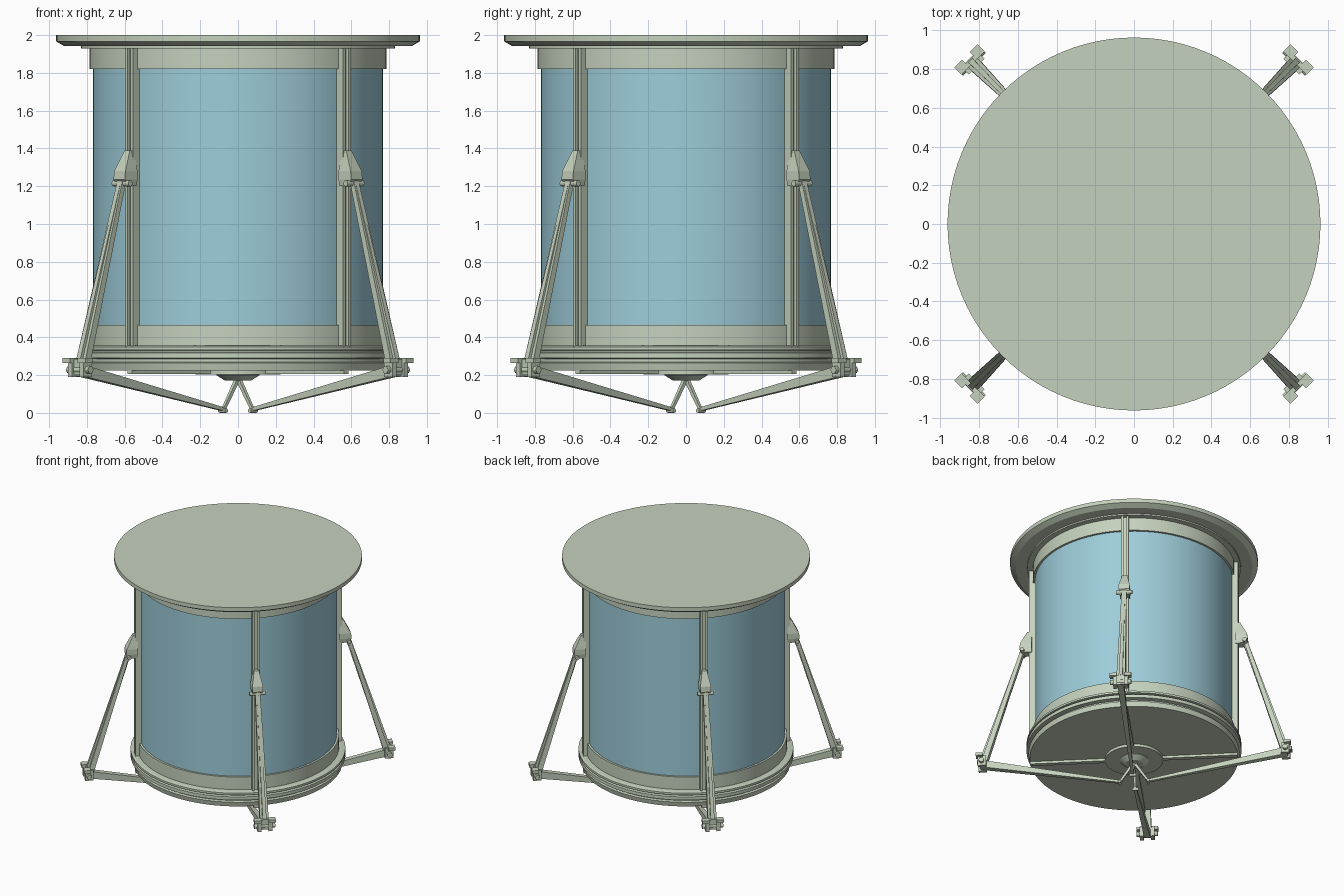
import bpy, bmesh, math
from mathutils import Vector, Matrix

if "Cube" in bpy.data.objects:
    bpy.data.objects.remove(bpy.data.objects["Cube"])


def material(name, rgb):
    m = bpy.data.materials.new(name)
    m.diffuse_color = (*rgb, 1)
    m.use_nodes = True
    m.node_tree.nodes["Principled BSDF"].inputs["Base Color"].default_value = m.diffuse_color
    return m


METAL = material("pale green metal", (0.56, 0.64, 0.51))
GLASS = material("light blue glass", (0.34, 0.61, 0.70))


def finish(name, bm, mat, angle=0.0, smooth=False):
    bmesh.ops.recalc_face_normals(bm, faces=bm.faces)
    me = bpy.data.meshes.new(name)
    bm.to_mesh(me)
    bm.free()
    me.materials.append(mat)
    ob = bpy.data.objects.new(name, me)
    bpy.context.collection.objects.link(ob)
    ob.rotation_euler.z = angle
    if smooth:
        bpy.context.view_layer.objects.active = ob
        ob.select_set(True)
        bpy.ops.object.shade_smooth_by_angle(angle=math.radians(25))
        ob.select_set(False)
    return ob


def lathe(name, profile, mat, seg=64):
    """Turn an (r, z) profile around z; both ends are capped."""
    bm = bmesh.new()
    rings = [[bm.verts.new((r * math.cos(2 * math.pi * i / seg),
                            r * math.sin(2 * math.pi * i / seg), z))
              for i in range(seg)] for r, z in profile]
    for a, b in zip(rings, rings[1:]):
        for i in range(seg):
            j = (i + 1) % seg
            bm.faces.new((a[i], a[j], b[j], b[i]))
    bm.faces.new(rings[0])
    bm.faces.new(rings[-1])
    return finish(name, bm, mat, smooth=True)


def add_box(bm, lo, hi):
    c = [(a + b) / 2 for a, b in zip(lo, hi)]
    s = [b - a for a, b in zip(lo, hi)]
    bmesh.ops.create_cube(bm, size=1, matrix=Matrix.Translation(c) @ Matrix.Diagonal((*s, 1)))


def add_strut(bm, p, q, sp, sq, y=0):
    """Tapered bar in the radial plane; sizes are (width, thickness) at each end."""
    p, q = Vector((p[0], y, p[1])), Vector((q[0], y, q[1]))
    side = Vector((0, 1, 0))
    nrm = (q - p).normalized().cross(side)
    ends = []
    for c, (w, t) in ((p, sp), (q, sq)):
        ends.append([bm.verts.new(c + side * a * w / 2 + nrm * b * t / 2)
                     for a, b in ((-1, -1), (1, -1), (1, 1), (-1, 1))])
    a, b = ends
    bm.faces.new(a)
    bm.faces.new(b)
    for i in range(4):
        j = (i + 1) % 4
        bm.faces.new((a[i], a[j], b[j], b[i]))


def add_pin(bm, r, z, radius, length):
    bmesh.ops.create_cone(bm, cap_ends=True, segments=12, radius1=radius, radius2=radius,
                          depth=length, matrix=Matrix.Translation((r, 0, z))
                          @ Matrix.Rotation(math.pi / 2, 4, 'X'))


# Body: lid, collars, glass, base rings, hub
lathe("lid_plate", [(0.78, 1.93), (0.83, 1.93), (0.83, 1.942), (0.92, 1.942),
                    (0.963, 1.967), (0.963, 2.0)], METAL, 96)
lathe("upper_collar", [(0.785, 1.82), (0.785, 1.94)], METAL)
lathe("glass_cylinder", [(0.768, 0.45), (0.768, 1.83)], GLASS)
lathe("lower_collar", [(0.785, 0.34), (0.785, 0.465)], METAL)
lathe("base_rings", [(0.81, 0.225), (0.82, 0.265), (0.80, 0.27), (0.80, 0.285), (0.835, 0.29),
                     (0.835, 0.318), (0.815, 0.322), (0.815, 0.33), (0.835, 0.333),
                     (0.835, 0.35), (0.81, 0.357), (0.78, 0.357)], METAL, 96)
lathe("hub_plate", [(0.225, 0.203), (0.225, 0.23)], METAL, 48)
lathe("hub_cap", [(0.07, 0.172), (0.115, 0.2), (0.115, 0.21)], METAL, 32)

# Four identical folding legs on the diagonals
for k in range(4):
    ang = math.radians(45 + 90 * k)

    # Channel rail: back plate with two lips
    bm = bmesh.new()
    add_box(bm, (0.765, -0.03, 0.355), (0.795, 0.03, 1.935))
    for s in (-1, 1):
        y0, y1 = sorted((s * 0.012, s * 0.03))
        add_box(bm, (0.79, y0, 0.355), (0.815, y1, 1.935))
    finish(f"rail_{k + 1}", bm, METAL, ang)

    # Slider: wedge on the rail with a pivot pin
    bm = bmesh.new()
    rows = [(1.39, 0.83, 0.02), (1.28, 0.885, 0.042), (1.235, 0.89, 0.042), (1.2, 0.86, 0.036)]
    loops = [[bm.verts.new(v) for v in ((0.795, -w, z), (r, -w, z), (r, w, z), (0.795, w, z))]
             for z, r, w in rows]
    for a, b in zip(loops, loops[1:]):
        for i in range(4):
            j = (i + 1) % 4
            bm.faces.new((a[i], a[j], b[j], b[i]))
    bm.faces.new(loops[0])
    bm.faces.new(loops[-1])
    add_pin(bm, 0.868, 1.215, 0.016, 0.125)
    finish(f"slider_{k + 1}", bm, METAL, ang)

    # Upper strut: tapered bar with a raised centre rib
    bm = bmesh.new()
    add_strut(bm, (0.868, 1.235), (1.165, 0.25), (0.038, 0.028), (0.07, 0.042))
    add_strut(bm, (0.875, 1.2), (1.168, 0.28), (0.018, 0.038), (0.03, 0.056))
    finish(f"upper_strut_{k + 1}", bm, METAL, ang)

    # Knee joint: flange, side blocks and pin
    bm = bmesh.new()
    for s in (-1, 1):
        y0, y1 = sorted((s * 0.028, s * 0.058))
        add_box(bm, (1.15, y0, 0.19), (1.215, y1, 0.275))
        y0, y1 = sorted((s * 0.028, s * 0.085))
        add_box(bm, (1.175, y0, 0.265), (1.228, y1, 0.29))
    add_box(bm, (1.165, -0.03, 0.2), (1.2, 0.03, 0.285))
    add_pin(bm, 1.185, 0.228, 0.02, 0.165)
    finish(f"knee_joint_{k + 1}", bm, METAL, ang)

    # Lower strut, foot pin, and thin link up to the hub
    bm = bmesh.new()
    add_strut(bm, (1.185, 0.225), (0.1, 0.017), (0.05, 0.06), (0.022, 0.018))
    finish(f"lower_strut_{k + 1}", bm, METAL, ang)
    bm = bmesh.new()
    add_pin(bm, 0.112, 0.012, 0.012, 0.05)
    finish(f"foot_pin_{k + 1}", bm, METAL, ang)
    bm = bmesh.new()
    add_strut(bm, (0.112, 0.014), (0.0, 0.185), (0.016, 0.016), (0.022, 0.022))
    finish(f"hub_link_{k + 1}", bm, METAL, ang)

    # Spoke under the base
    bm = bmesh.new()
    add_box(bm, (0.1, -0.018, 0.205), (0.81, 0.018, 0.23))
    finish(f"base_spoke_{k + 1}", bm, METAL, ang)
